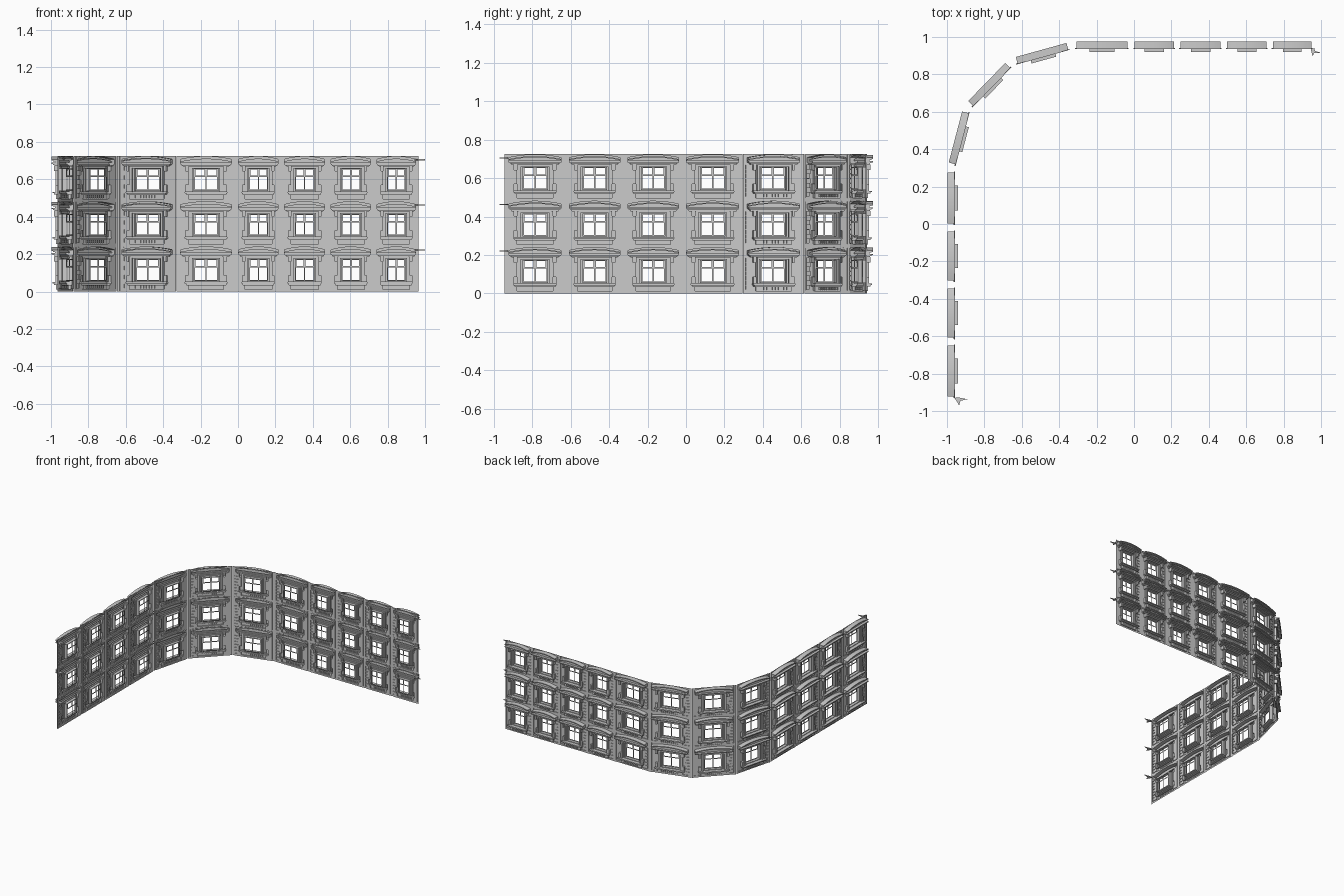
import bpy, bmesh
from mathutils import Vector

if "Cube" in bpy.data.objects:
    bpy.data.objects.remove(bpy.data.objects["Cube"])

FLOOR_H = 0.2417
FLOORS = 3
PED_S0, PED_S1 = 0.065, 0.925      # pediment extent across one bay

# Plan of the facade: right end of the back wing, round the corner, down the left wing
PLAN = [(0.965, 0.935), (0.725, 0.935), (0.48, 0.935), (0.23, 0.935), (-0.015, 0.935),
        (-0.33, 0.935), (-0.645, 0.848), (-0.875, 0.612), (-0.958, 0.295),
        (-0.958, -0.02), (-0.958, -0.325), (-0.958, -0.63), (-0.958, -0.945)]


def relief():
    """Stepped relief of one bay: (s0, s1, z0, z1, depth), later entries on top."""
    r = [(0, 1, 0, FLOOR_H, 0.0)]
    r += [(0, 1, 0, 0.014, 0.005), (0, 1, 0.236, FLOOR_H, 0.004)]       # plinth, band
    for i in range(7):                                                # quoin blocks
        z = 0.02 + i * 0.024
        r.append((0.85 if i % 2 else 0.88, 0.95, z, z + 0.021, 0.006))
    r += [(0, 0.045, 0, FLOOR_H, 0.007), (0.955, 1, 0, FLOOR_H, 0.007)]  # pilasters
    # window surround
    r += [(0.20, 0.79, 0.045, 0.192, 0.010), (0.22, 0.77, 0.048, 0.186, 0.017),
          (0.255, 0.735, 0.05, 0.178, 0.006)]
    r += [(a, a + 0.05, 0.16, 0.196, 0.026) for a in (0.15, 0.79)]      # consoles
    r += [(a, a + 0.05, 0.05, 0.085, 0.018) for a in (0.15, 0.79)]      # foot blocks
    # apron with balusters, then sill
    r.append((0.2, 0.79, 0.012, 0.036, 0.014))
    r += [(0.285 + i * 0.047, 0.311 + i * 0.047, 0.017, 0.033, 0.007) for i in range(9)]
    r += [(0.16, 0.83, 0.036, 0.043, 0.026), (0.14, 0.85, 0.043, 0.05, 0.034)]
    # recessed sash and four open panes
    r.append((0.285, 0.705, 0.055, 0.174, -0.016))
    for a, b in ((0.31, 0.483), (0.507, 0.68)):
        r += [(a, b, 0.062, 0.128, None), (a + 0.01, b - 0.01, 0.136, 0.168, None)]
    # pediment: frieze, bed cornice, tympanum, raking cornice
    r += [(PED_S0 + 0.04, PED_S1 - 0.04, 0.188, 0.194, 0.022),
          (PED_S0 + 0.015, PED_S1 - 0.015, 0.194, 0.199, 0.032),
          (PED_S0, PED_S1, 0.199, 0.206, 0.040),
          (PED_S0, PED_S1, 0.206, 0.212, 0.020),
          (PED_S0, PED_S1, 0.212, 0.216, 0.032),
          (PED_S0, PED_S1, 0.216, 0.223, 0.040)]
    return r


RELIEF = relief()
extra = [PED_S0 + (PED_S1 - PED_S0) * i / 12 for i in range(13)]
S = sorted({round(v, 4) for q in RELIEF for v in q[:2]} | {round(v, 4) for v in extra})
Z = sorted({round(v, 4) for q in RELIEF for v in q[2:4]})


def depth(s, z):
    for s0, s1, z0, z1, d in reversed(RELIEF):
        if s0 <= s <= s1 and z0 <= z <= z1:
            return d


DEPTH = [[depth((S[i] + S[i + 1]) / 2, (Z[j] + Z[j + 1]) / 2)
          for j in range(len(Z) - 1)] for i in range(len(S) - 1)]


def arch(s, z):
    """Lift the raking cornice into a shallow arch."""
    t = (2 * s - PED_S0 - PED_S1) / (PED_S1 - PED_S0)
    if z <= 0.206 or abs(t) >= 1:
        return z
    k = 1 if 0.212 <= z <= 0.223 else (
        (z - 0.206) / 0.006 if z < 0.212 else (FLOOR_H - z) / (FLOOR_H - 0.223))
    return z + 0.015 * k * (1 - t * t)


def make_object(name, bm):
    me = bpy.data.meshes.new(name)
    bm.to_mesh(me)
    bm.free()
    ob = bpy.data.objects.new(name, me)
    bpy.context.collection.objects.link(ob)
    return ob


def bay_column(name, p0, p1):
    a, b = Vector((*p0, 0)), Vector((*p1, 0))
    n = (b - a).cross(Vector((0, 0, 1))).normalized()
    bm = bmesh.new()
    cache = {}

    def vert(f, i, j, d):
        p = a.lerp(b, S[i]) + n * d
        p.z = f * FLOOR_H + arch(S[i], Z[j])
        key = (round(p.x, 5), round(p.y, 5), round(p.z, 5))
        if key not in cache:
            cache[key] = bm.verts.new(p)
        return cache[key]

    def face(f, *corners):
        vs = [vert(f, *c) for c in corners]
        if len(set(vs)) == 4 and not bm.faces.get(vs):
            bm.faces.new(vs)

    for f in range(FLOORS):
        for i in range(len(S) - 1):
            for j in range(len(Z) - 1):
                d = DEPTH[i][j]
                if d is None:
                    continue
                face(f, (i, j, d), (i + 1, j, d), (i + 1, j + 1, d), (i, j + 1, d))
                if i + 2 < len(S):                       # side step
                    e = DEPTH[i + 1][j]
                    if e is not None and e != d:
                        face(f, (i + 1, j + 1, d), (i + 1, j, d),
                             (i + 1, j, e), (i + 1, j + 1, e))
                if j + 2 < len(Z):                       # ledge step
                    e = DEPTH[i][j + 1]
                    if e is not None and e != d:
                        face(f, (i, j + 1, d), (i + 1, j + 1, d),
                             (i + 1, j + 1, e), (i, j + 1, e))
    return make_object(name, bm)


for k in range(len(PLAN) - 1):
    bay_column(f"facade_bay_{k + 1}", PLAN[k], PLAN[k + 1])


# Small cornice returns jutting from both free ends at each floor
def end_return(name, outline):
    bm = bmesh.new()
    for f in range(FLOORS):
        z = f * FLOOR_H + 0.218
        lo = [bm.verts.new((x, y, z)) for x, y in outline]
        hi = [bm.verts.new((x, y, z + 0.006)) for x, y in outline]
        bm.faces.new(lo[::-1])
        bm.faces.new(hi)
        for i in range(len(lo)):
            j = (i + 1) % len(lo)
            bm.faces.new((lo[i], lo[j], hi[j], hi[i]))
    bmesh.ops.recalc_face_normals(bm, faces=bm.faces)
    make_object(name, bm)


end_return("back_wing_end_return",
           [(0.945, 0.935), (0.955, 0.897), (0.962, 0.913), (1.0, 0.916), (0.967, 0.925), (0.965, 0.94)])
end_return("left_wing_end_return",
           [(-0.96, -0.93), (-0.945, -0.952), (-0.935, -0.97), (-0.928, -0.945), (-0.89, -0.937), (-0.94, -0.927)])
